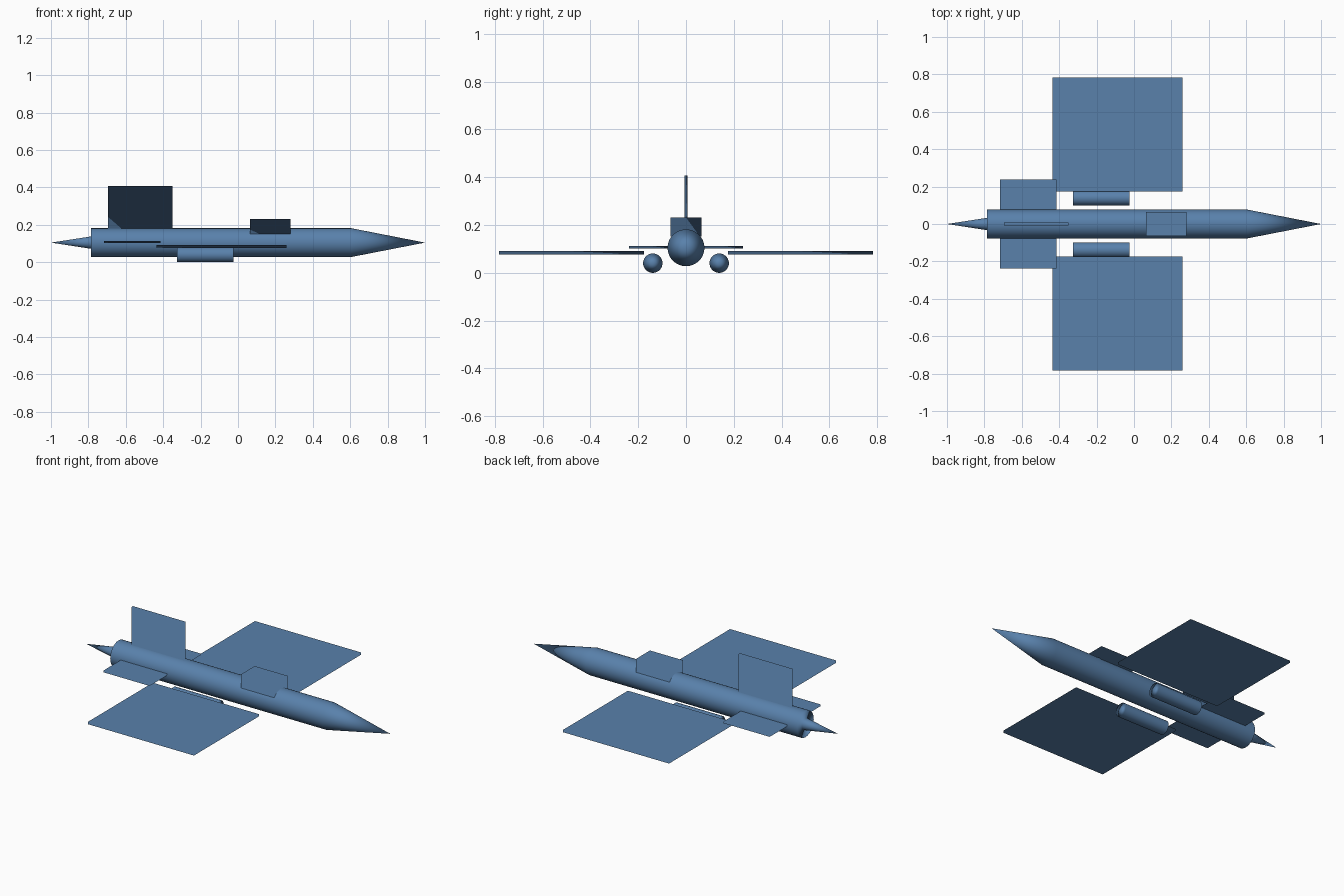
import bpy
import math
from mathutils import Vector

if "Cube" in bpy.data.objects:
    bpy.data.objects.remove(bpy.data.objects["Cube"])

AXIS_Z = 0.105

paint = bpy.data.materials.new("blue_paint")
paint.diffuse_color = (0.10, 0.22, 0.41, 1)
paint.use_nodes = True
paint.node_tree.nodes["Principled BSDF"].inputs["Base Color"].default_value = paint.diffuse_color


def finish(ob, normals):
    """Paint the part and give it soft shading from one normal per vertex."""
    ob.data.materials.append(paint)
    for poly in ob.data.polygons:
        poly.use_smooth = True
    ob.data.normals_split_custom_set_from_vertices(normals)


def box(name, x, y, z):
    """Box from (min, max) ranges on each axis, shaded as one upward surface."""
    bpy.ops.mesh.primitive_cube_add(size=1, location=[sum(r) / 2 for r in (x, y, z)])
    ob = bpy.context.object
    ob.name = name
    ob.scale = [r[1] - r[0] for r in (x, y, z)]
    bpy.ops.object.transform_apply(location=False, rotation=False, scale=True)
    finish(ob, [(0, 0, 1)] * len(ob.data.vertices))


def round_body(name, profile, y, z, sides):
    """Revolve (x, radius) stations, closed by a point at each end, along x."""
    verts, normals, faces, rings = [], [], [], []
    for k, (x, r) in enumerate(profile):
        n = sides if r else 1
        rings.append([len(verts) + i for i in range(n)])
        for i in range(n):
            a = 2 * math.pi * i / sides
            radial = Vector((0, math.cos(a), math.sin(a)))
            verts.append(Vector((x, 0, 0)) + radial * r)
            normals.append(radial if r else Vector((1 if k else -1, 0, 0)))
    for a, b in zip(rings, rings[1:]):
        for i in range(sides):
            j = (i + 1) % sides
            quad = [a[i % len(a)], b[i % len(b)], b[j % len(b)], a[j % len(a)]]
            faces.append(list(dict.fromkeys(quad))[::-1])
    mesh = bpy.data.meshes.new(name)
    mesh.from_pydata(verts, [], faces)
    ob = bpy.data.objects.new(name, mesh)
    ob.location = (0, y, z)
    bpy.context.collection.objects.link(ob)
    finish(ob, normals)


# Fuselage with pointed nose, stepping down to the tail cone
round_body("fuselage", [(-1.0, 0), (-0.785, 0.033), (-0.785, 0.077),
                        (0.605, 0.077), (1.0, 0)], 0, AXIS_Z, 48)

# Cockpit and upright tail fin
box("cockpit", (0.064, 0.282), (-0.065, 0.065), (0.152, 0.232))
box("tail_fin", (-0.695, -0.349), (-0.007, 0.007), (0.175, 0.407))

# Wings, tailplanes and engines on both sides
for side, s in (("left", 1), ("right", -1)):
    def span(a, b):
        return tuple(sorted((s * a, s * b)))
    box(side + "_wing", (-0.437, 0.259), span(0.175, 0.783), (0.077, 0.091))
    box(side + "_tailplane", (-0.716, -0.414), span(0.06, 0.238), (0.102, 0.113))
    round_body(side + "_engine", [(-0.326, 0), (-0.326, 0.0405), (-0.025, 0.0405),
                                  (-0.025, 0)], s * 0.139, 0.0405, 32)
